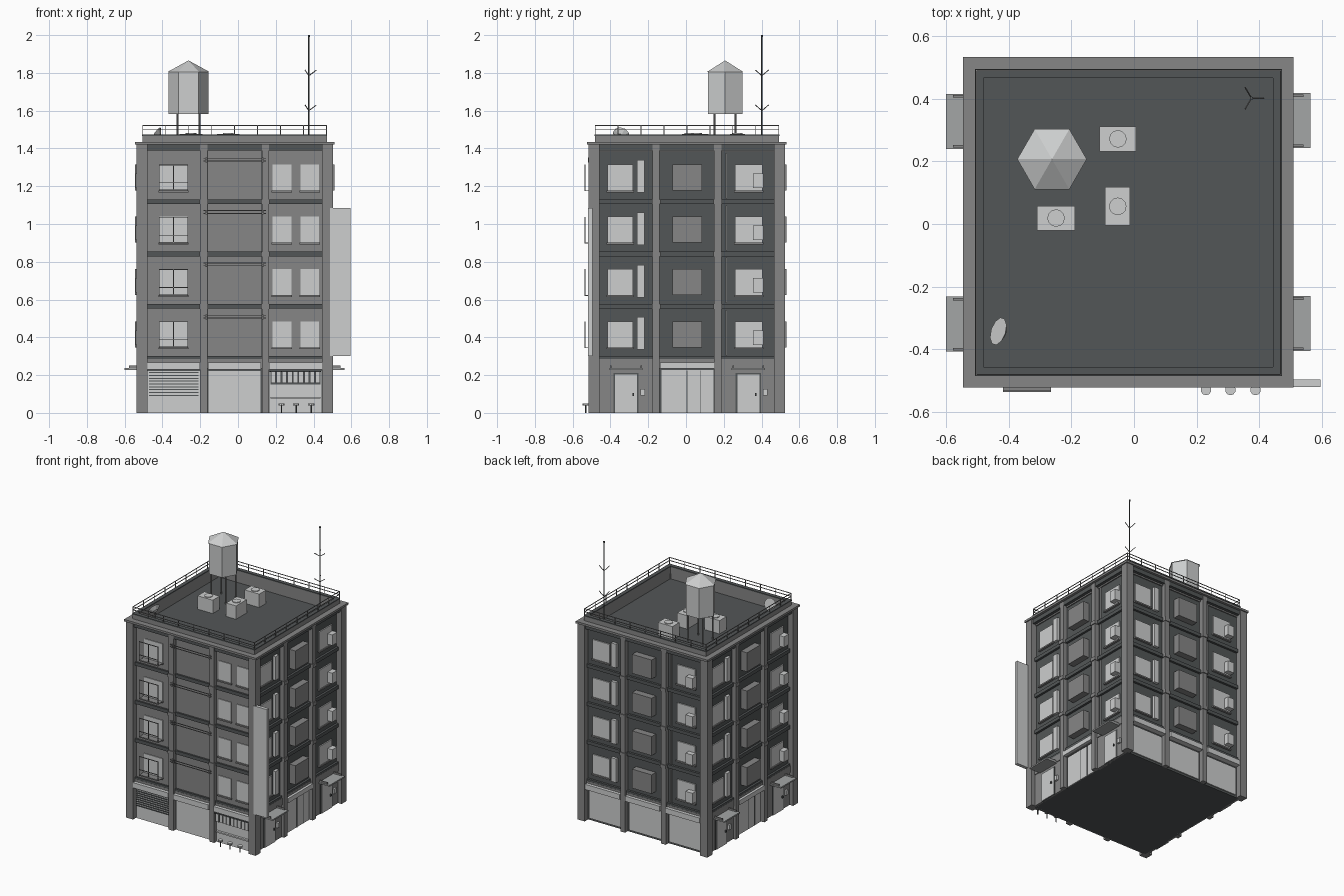
import bpy, bmesh, math
from mathutils import Matrix, Vector

cube = bpy.data.objects.get("Cube")
if cube:
    bpy.data.objects.remove(cube)


def material(name, colour):
    m = bpy.data.materials.new(name)
    m.use_nodes = True
    m.diffuse_color = (*colour, 1)
    m.node_tree.nodes["Principled BSDF"].inputs["Base Color"].default_value = (*colour, 1)
    return m


LIGHT = material("light grey", (0.61, 0.62, 0.62))
PALE = material("canopy grey", (0.37, 0.38, 0.38))
MID = material("mid grey", (0.24, 0.24, 0.24))
DARK = material("dark slate", (0.086, 0.094, 0.096))

CENTRE = Matrix.Translation((-0.018, 0.005, 0))
FLOOR = 0.277       # storey pitch
BASE = 0.285        # top of the ground floor
WALL = 0.48         # wall distance from the centre
parts = {}


def part(name, mat):
    return parts.setdefault(name, (bmesh.new(), mat))[0]


def box(name, mat, x, y, z, m=Matrix()):
    size = [b - a for a, b in (x, y, z)]
    mid = [(a + b) / 2 for a, b in (x, y, z)]
    bmesh.ops.create_cube(part(name, mat), size=1,
                          matrix=m @ Matrix.Translation(mid) @ Matrix.Diagonal((*size, 1)))


def slab(name, mat, side, u, d, z):
    """Box on a facade: u along the wall, d outward from the centre."""
    turn = Matrix.Rotation(side * math.pi / 2, 4, 'Z')
    box(name, mat, u, (-d[1], -d[0]), z, CENTRE @ turn)


def rod(name, mat, a, b, r, r2=None, n=6):
    a, b = Vector(a), Vector(b)
    m = Matrix.Translation((a + b) / 2) @ (b - a).to_track_quat('Z', 'Y').to_matrix().to_4x4()
    bmesh.ops.create_cone(part(name, mat), cap_ends=True, segments=n, radius1=r,
                          radius2=r if r2 is None else r2, depth=(b - a).length, matrix=m)


def window(side, u, z0, z1):
    slab("windows", LIGHT, side, u, (WALL, WALL + 0.008), (z0, z1))
    slab("window_sills", MID, side, (u[0] - 0.005, u[1] + 0.005), (WALL, WALL + 0.016), (z0 - 0.01, z0))


# Core with the roof deck
box("core", DARK, (-WALL, WALL), (-WALL, WALL), (0, 1.38), CENTRE)

# Frame shared by all four sides
for side in range(4):
    slab("cornice", MID, side, (-0.528, 0.528), (0.47, 0.528), (1.42, 1.435))
    slab("cornice_band", DARK, side, (-0.51, 0.51), (0.47, 0.51), (1.39, 1.42))
    slab("parapet", MID, side, (-0.488, 0.488), (0.465, 0.488), (1.38, 1.466))
    slab("parapet_cap", DARK, side, (-0.49, 0.49), (0.462, 0.49), (1.466, 1.474))
    slab("corner_columns", MID, side, (0.462, 0.52), (0.462, 0.52), (0, 1.42))
    slab("ground_beam", MID, side, (-0.47, 0.47), (0.47, 0.497), (0.235, BASE))
    for u in (-0.163, 0.163):
        slab("columns", MID, side, (u - 0.019, u + 0.019), (0.47, 0.512), (0, 1.42))
    for f in range(1, 4):
        z = BASE + f * FLOOR
        for u in (-0.49, -0.163, 0.163, 0.49):
            slab("column_collars", MID, side, (u - 0.023, u + 0.023), (0.47, 0.518), (z - 0.011, z + 0.014))
    for f in range(4):
        z = BASE + f * FLOOR
        slab("floor_bands", DARK, side, (-0.47, 0.47), (0.47, 0.496), (z - 0.01, z + 0.015))

# Upper storeys of the right, back and left sides
for side in (1, 2, 3):
    for f in range(4):
        z = BASE + f * FLOOR
        window(side, (-0.42, -0.285), z + 0.062, z + 0.2)
        window(side, (0.255, 0.4), z + 0.062, z + 0.2)
        slab("shutter_boxes", LIGHT, side, (-0.265, -0.225), (WALL, 0.5), (z + 0.05, z + 0.222))
        slab("bay_boxes", MID, side, (-0.077, 0.08), (WALL, 0.528), (z + 0.062, z + 0.2))
        slab("cooling_units", LIGHT, side, (0.35, 0.405), (WALL, 0.525), (z + 0.075, z + 0.152))
        slab("drain_pipes", PALE, side, (0.203, 0.211), (WALL, 0.492), (z + 0.02, z + 0.26))

# Upper storeys of the front
for f in range(4):
    z = BASE + f * FLOOR
    for u in ((-0.47, -0.18), (-0.14, 0.14), (0.18, 0.47)):
        slab("front_panels", MID, 0, u, (0.47, WALL + 0.003), (z + 0.015, z + FLOOR - 0.01))
    for u in ((-0.397, -0.25), (0.2, 0.3), (0.348, 0.447)):
        window(0, u, z + 0.062, z + 0.2)
    # Bars over the left window
    for r in (0.062, 0.1, 0.195):
        slab("window_guards", MID, 0, (-0.4, -0.247), (0.537, 0.542), (z + r, z + r + 0.004))
    slab("window_guards", MID, 0, (-0.4, -0.247), (0.485, 0.542), (z + 0.058, z + 0.062))
    for u in (-0.4, -0.325, -0.25):
        slab("window_guards", MID, 0, (u, u + 0.003), (0.537, 0.542), (z + 0.06, z + 0.198))
    # Poles across the middle bay
    for dz in (0.215, 0.23):
        slab("drying_poles", MID, 0, (-0.165, 0.165), (0.519, 0.524), (z + dz, z + dz + 0.004))
    for u in (-0.15, 0.15):
        slab("pole_brackets", MID, 0, (u - 0.004, u + 0.004), (WALL, 0.524), (z + 0.21, z + 0.236))

# Ground floor of the right and left sides
for side in (1, 3):
    for u in ((-0.47, -0.18), (0.18, 0.47)):
        slab("ground_walls", MID, side, u, (0.47, 0.492), (0, 0.24))
    for u in (-0.323, 0.325):
        slab("door_frames", DARK, side, (u - 0.067, u + 0.067), (0.48, 0.495), (0, 0.212))
        slab("doors", LIGHT, side, (u - 0.058, u + 0.058), (0.48, 0.499), (0, 0.203))
        slab("door_handles", DARK, side, (u + 0.035, u + 0.043), (0.49, 0.508), (0.09, 0.105))
        slab("meter_boxes", LIGHT, side, (u + 0.077, u + 0.102), (0.49, 0.506), (0.092, 0.127))
        slab("door_canopies", PALE, side, (u - 0.088, u + 0.088), (0.49, 0.582), (0.228, 0.238))
        for e in (-0.08, 0.08):
            slab("canopy_brackets", MID, side, (u + e - 0.004, u + e + 0.004), (0.49, 0.56), (0.238, 0.25))
    slab("side_shutters", LIGHT, side, (-0.135, 0.14), (0.47, 0.486), (0, 0.228))
    for u in (0.0, 0.07):
        slab("shutter_seams", DARK, side, (u - 0.002, u + 0.002), (0.48, 0.489), (0, 0.225))
    slab("fascias", LIGHT, side, (-0.143, 0.143), (0.48, 0.515), (0.235, 0.268))

# Shop fronts of the back
for u in (-0.32, 0, 0.32):
    slab("back_shops", LIGHT, 2, (u - 0.13, u + 0.13), (0.47, 0.488), (0.015, 0.22))
    slab("fascias", LIGHT, 2, (u - 0.138, u + 0.138), (0.48, 0.52), (0.232, 0.27))

# Shop fronts of the front
for u in (-0.322, 0, 0.322):
    slab("front_shops", LIGHT, 0, (u - 0.138, u + 0.138), (0.47, 0.486), (0, 0.222))
    slab("fascias", LIGHT, 0, (u - 0.14, u + 0.14), (0.48, 0.521), (0.23, 0.268))
for i in range(9):
    z = 0.09 + i * 0.015
    slab("roller_slats", DARK, 0, (-0.452, -0.19), (0.48, 0.492), (z, z + 0.006))
slab("shop_curtain_rail", DARK, 0, (0.186, 0.458), (0.48, 0.515), (0.216, 0.222))
slab("counter_recess", DARK, 0, (0.19, 0.455), (0.48, 0.488), (0.15, 0.216))
for i in range(9):
    u = 0.192 + i * 0.0295
    slab("shop_curtain", LIGHT, 0, (u, u + 0.025), (0.506, 0.51), (0.158, 0.216))
slab("counter", LIGHT, 0, (0.19, 0.455), (0.48, 0.502), (0.075, 0.085))
for x in (0.23, 0.308, 0.388):
    rod("stool_legs", DARK, (x, -0.53, 0), (x, -0.53, 0.04), 0.004)
    rod("stool_seats", LIGHT, (x, -0.53, 0.04), (x, -0.53, 0.05), 0.017, n=10)

# Hanging sign at the front right corner
box("sign_board", LIGHT, (0.487, 0.595), (-0.52, -0.496), (0.3, 1.085))
for z in (0.4, 0.98):
    box("sign_brackets", DARK, (0.46, 0.49), (-0.512, -0.504), (z, z + 0.012))

# Roof railing
for side in range(4):
    for z in (1.497, 1.519):
        slab("roof_railing", MID, side, (-0.488, 0.488), (0.484, 0.488), (z, z + 0.004))
    for i in range(9):
        u = -0.486 + i * 0.1215
        slab("roof_railing", MID, side, (u - 0.002, u + 0.002), (0.484, 0.488), (1.47, 1.522))

# Water tank
tx, ty = -0.262, 0.207
for dx in (-0.058, 0.058):
    for dy in (-0.056, 0.056):
        rod("tank_legs", MID, (tx + dx, ty + dy, 1.38), (tx + dx, ty + dy, 1.59), 0.005)
tank = ((1.582, 1.805, 0.105, 0.105), (1.805, 1.866, 0.111, 0))
for z0, z1, r0, r1 in tank:
    bmesh.ops.create_cone(part("water_tank", LIGHT), cap_ends=True, segments=6, radius1=r0, radius2=r1,
                          depth=z1 - z0, matrix=Matrix.Translation((tx, ty, (z0 + z1) / 2))
                          @ Matrix.Rotation(math.pi / 2, 4, 'Z'))

# Roof units with round fans
for x, y in (((-0.11, 0.007), (0.232, 0.312)), ((-0.092, -0.012), (-0.005, 0.118)),
             ((-0.31, -0.188), (-0.02, 0.058))):
    box("roof_units", LIGHT, x, y, (1.38, 1.477))
    cx, cy = sum(x) / 2, sum(y) / 2
    rod("unit_fans", LIGHT, (cx, cy, 1.477), (cx, cy, 1.482), 0.028, n=12)

# Satellite dish
dish = Vector((-0.427, -0.345, 1.468))
aim = Vector((-0.8, 0.26, 0.5)).normalized()
rod("dish", LIGHT, dish - aim * 0.012, dish + aim * 0.008, 0.018, 0.046, 10)
rod("dish_pole", MID, (-0.417, -0.348, 1.38), dish, 0.005)

# Mast with two sets of three arms
mx, my = 0.375, 0.402
rod("mast", DARK, (mx, my, 1.38), (mx, my, 2), 0.004)
rod("mast_tip", DARK, (mx, my, 1.99), (mx, my, 2), 0.006)
for z in (1.6, 1.785):
    for k in range(3):
        a = k * math.tau / 3
        rod("mast_arms", MID, (mx, my, z), (mx + 0.04 * math.cos(a), my + 0.04 * math.sin(a), z + 0.03), 0.0025)

# Turn every part into an object
for name, (bm, mat) in parts.items():
    mesh = bpy.data.meshes.new(name)
    bm.to_mesh(mesh)
    bm.free()
    mesh.materials.append(mat)
    bpy.context.collection.objects.link(bpy.data.objects.new(name, mesh))
